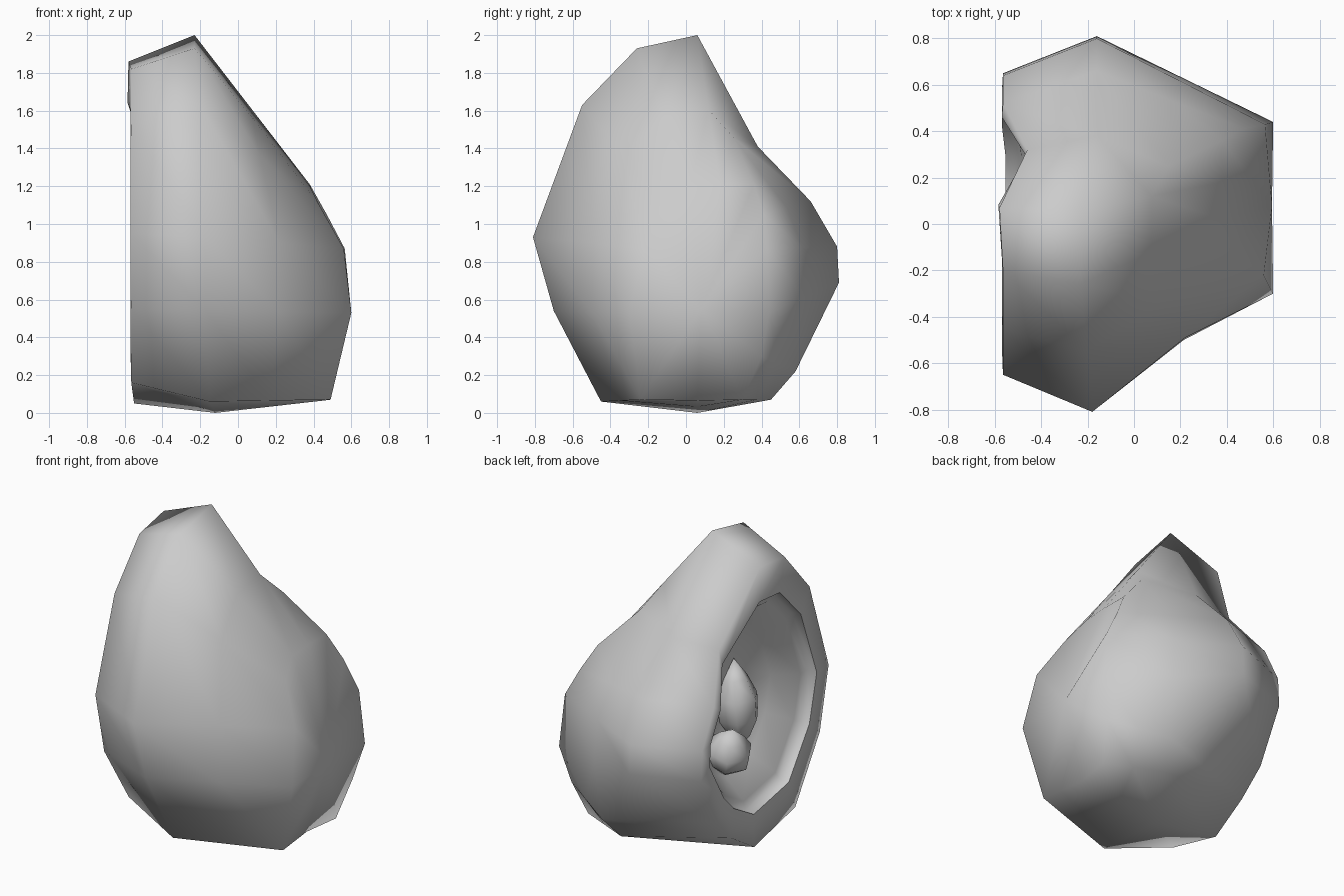
import bpy, bmesh, math
from mathutils import Vector

if "Cube" in bpy.data.objects:
    bpy.data.objects.remove(bpy.data.objects["Cube"])

# Outlines run round the fruit from the tip, all with 13 points
# Outline of the cut face (y, z)
CUT = [(.07, 1.86), (-.2, 1.82), (-.455, 1.53), (-.65, .95), (-.56, .55),
       (-.31, .16), (.09, .05), (.33, .2), (.48, .36), (.65, .69),
       (.64, .88), (.52, 1.12), (.32, 1.39)]
# Widest outline (x, y, z)
WIDE = [(-.23, .06, 2.0), (-.23, -.26, 1.93), (-.2, -.55, 1.63),
        (-.18, -.81, .93), (-.17, -.70, .54), (-.15, -.45, .06),
        (-.12, .06, 0), (.15, .45, .07), (.2, .58, .22), (-.16, .81, .69),
        (-.16, .80, .88), (-.16, .66, 1.12), (-.16, .38, 1.41)]
# Shoulder of the rounded back (x, y, z)
BACK = [(.38, .18, 1.21), (.38, .02, 1.2), (.43, -.12, 1.1),
        (.56, -.22, .87), (.6, -.3, .53), (.49, -.24, .07), (.45, .06, .065),
        (.49, .3, .07), (.54, .4, .3), (.6, .44, .53), (.565, .43, .87),
        (.47, .41, 1.05), (.38, .36, 1.21)]


def finish(name, bm, angle):
    bmesh.ops.recalc_face_normals(bm, faces=bm.faces)
    me = bpy.data.meshes.new(name)
    bm.to_mesh(me)
    bm.free()
    ob = bpy.data.objects.new(name, me)
    bpy.context.collection.objects.link(ob)
    bpy.ops.object.select_all(action='DESELECT')
    ob.select_set(True)
    bpy.context.view_layer.objects.active = ob
    bpy.ops.object.shade_smooth_by_angle(angle=math.radians(angle))
    return ob


def loft(name, rings, start, end, angle):
    bm = bmesh.new()
    vr = [[bm.verts.new(p) for p in r] for r in rings]
    n = len(vr[0])
    for a, b in zip(vr, vr[1:]):
        for i in range(n):
            j = (i + 1) % n
            bm.faces.new((a[i], a[j], b[j], b[i]))
    for ring, tip in ((vr[0], start), (vr[-1], end)):
        t = bm.verts.new(tip)
        for i in range(n):
            bm.faces.new((ring[i], ring[(i + 1) % n], t))
    return finish(name, bm, angle)


def cut_x(i):
    return {0: -.58, 12: -.46, 6: -.55, 7: -.55}.get(i, -.565)


def opening(s, dx, follow=1.0):
    # Scaled copy of the cut outline, pushed into the fruit by dx
    return [(-.57 + dx + (cut_x(i) + .57) * follow,
             .15 + (y - .15) * .84 * s, .95 + (z - .95) * .76 * s)
            for i, (y, z) in enumerate(CUT)]


# Fruit half: hollow bowl, stepped rim, cut face, outer skin
cut = [(cut_x(i), y, z) for i, (y, z) in enumerate(CUT)]
mid = [(Vector(a) + Vector(b)) / 2 for a, b in zip(WIDE, BACK)]
mid[3] = Vector((.22, -.49, .9))
mid[12] = Vector((.15, .25, 1.46))
rings = [opening(.4, .27, 0), opening(.72, .2, 0), opening(.9, .065),
         opening(.985, .055), opening(1, -.005), cut, WIDE, mid, BACK]
loft("fruit_half", rings, (-.27, .1, .92), (.595, .08, .55), 80)


# Seeds in the hollow
def seed(name, loc, width, height, tilt):
    prof = [(.3, .55), (.5, .1), (.48, -.4), (.25, -.8)]
    rings = []
    rot = Vector((0, 0, 1)).rotation_difference(Vector(tilt).normalized())
    place = lambda p: Vector(loc) + rot @ Vector(p)
    for r, h in prof:
        rings.append([place((r * width * math.cos(k * math.tau / 6),
                             r * width * math.sin(k * math.tau / 6),
                             h * height / 2)) for k in range(6)])
    loft(name, rings, place((0, 0, height / 2)),
         place((0, 0, -height / 2)), 60)


seed("upper_seed", (-.34, -.04, .89), .26, .54, (.1, 0, 1))
seed("lower_seed", (-.4, .13, .65), .28, .34, (-.3, .2, 1))
